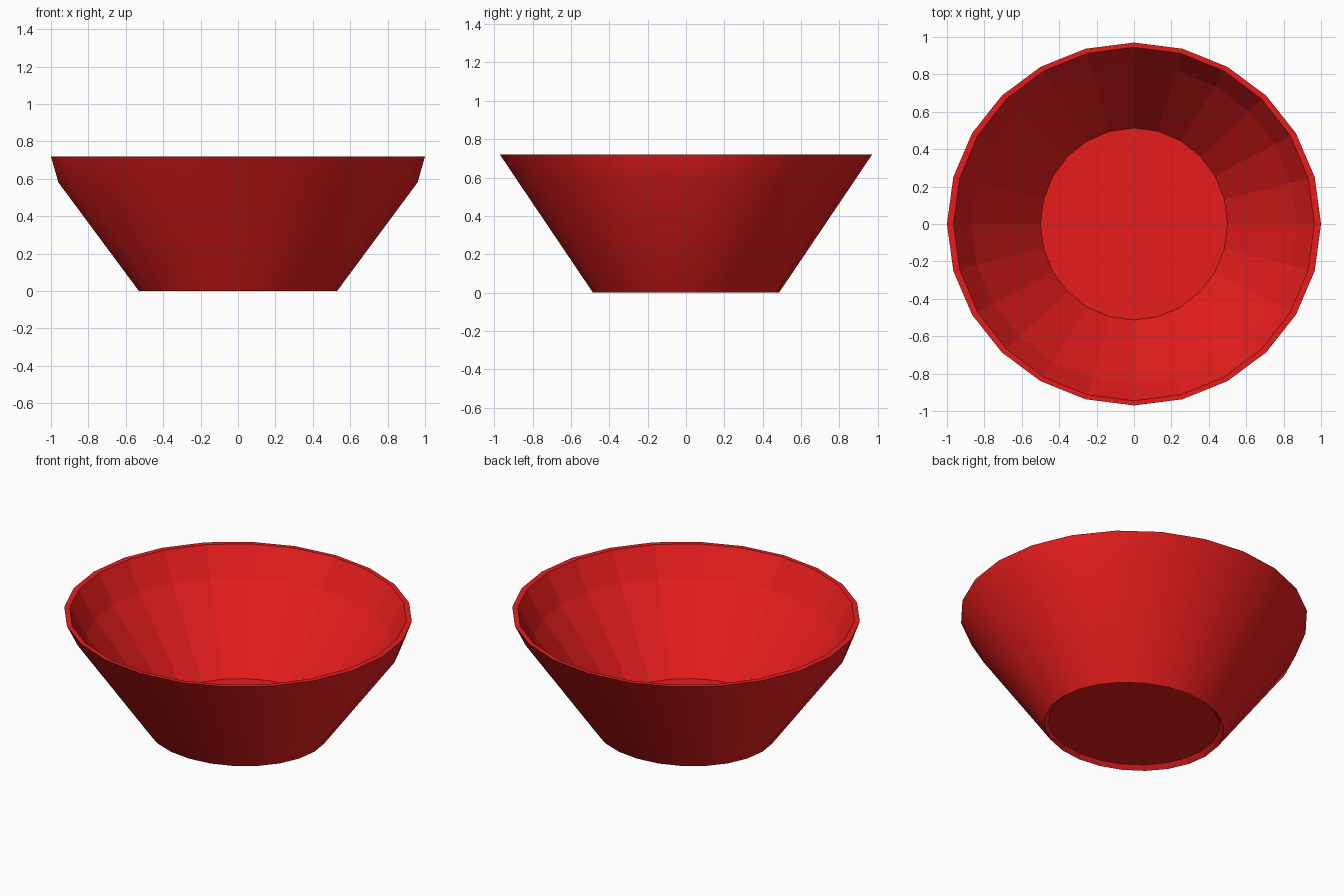
import bpy, bmesh, math

if "Cube" in bpy.data.objects:
    bpy.data.objects.remove(bpy.data.objects["Cube"])

SIDES = 24

def ring(bm, rx, ry, z):
    return [bm.verts.new((rx * math.cos(2 * math.pi * i / SIDES),
                          ry * math.sin(2 * math.pi * i / SIDES), z))
            for i in range(SIDES)]

# Profile: (x radius, y radius, z, smooth wall leading up to this ring)
profile = [
    (0.50, 0.465, 0.025, False),  # recessed underside
    (0.53, 0.485, 0.0, False),    # foot edge
    (0.96, 0.876, 0.58, True),    # outer wall
    (1.0, 0.97, 0.72, True),      # outer lip
    (0.965, 0.945, 0.72, False),  # flat rim
    (0.87, 0.85, 0.55, False),    # inner upper wall
    (0.50, 0.513, 0.08, False),   # inner floor edge
]

bm = bmesh.new()
rings = [ring(bm, *p[:3]) for p in profile]
for k in range(1, len(rings)):
    a, b = rings[k - 1], rings[k]
    for i in range(SIDES):
        j = (i + 1) % SIDES
        f = bm.faces.new((a[i], a[j], b[j], b[i]))
        f.smooth = profile[k][3]
# Underside and inner floor
bm.faces.new(list(reversed(rings[0])))
bm.faces.new(rings[-1])
bmesh.ops.recalc_face_normals(bm, faces=bm.faces)
# Keep foot and rim edges crisp
for r in (rings[1], rings[3]):
    for i in range(SIDES):
        bm.edges.get((r[i], r[(i + 1) % SIDES])).smooth = False

mesh = bpy.data.meshes.new("bowl")
bm.to_mesh(mesh)
bm.free()
bowl = bpy.data.objects.new("bowl", mesh)
bpy.context.collection.objects.link(bowl)

red = bpy.data.materials.new("red")
red.diffuse_color = (0.8, 0.012, 0.012, 1)
red.use_nodes = True
red.node_tree.nodes["Principled BSDF"].inputs["Base Color"].default_value = red.diffuse_color
mesh.materials.append(red)
